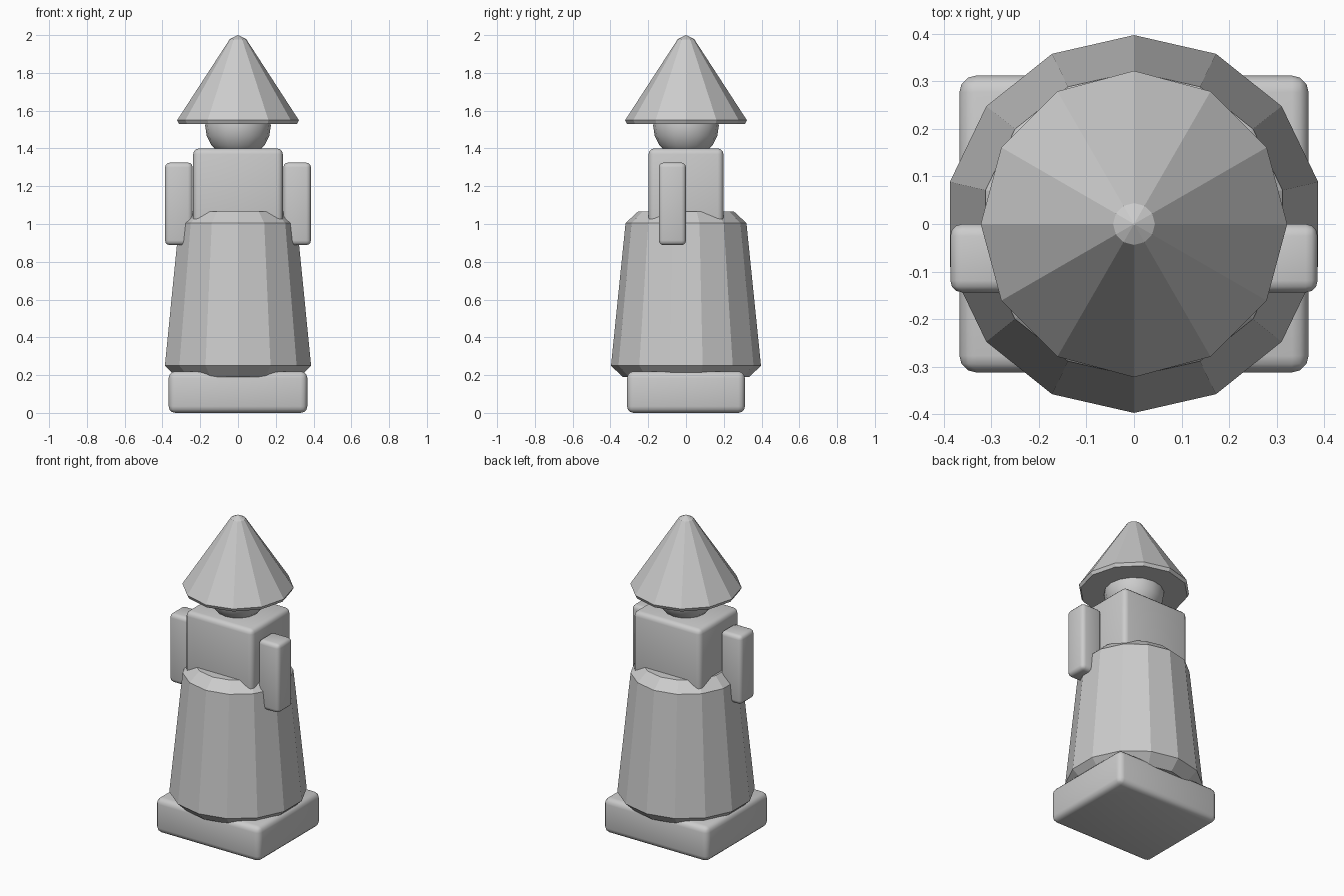
import bpy, bmesh
from math import sin, cos, tau, radians

cube = bpy.data.objects.get("Cube")
if cube:
    bpy.data.objects.remove(cube)

stone = bpy.data.materials.new("stone_grey")
stone.use_nodes = True
stone.diffuse_color = (0.6, 0.6, 0.6, 1)
stone.node_tree.nodes["Principled BSDF"].inputs["Base Color"].default_value = (0.6, 0.6, 0.6, 1)


def add_object(name, bm):
    bmesh.ops.recalc_face_normals(bm, faces=bm.faces)
    mesh = bpy.data.meshes.new(name)
    bm.to_mesh(mesh)
    bm.free()
    mesh.materials.append(stone)
    obj = bpy.data.objects.new(name, mesh)
    bpy.context.collection.objects.link(obj)
    return obj


def turned(name, sides, profile):
    """Flat-faced turned solid from (radius, z) pairs, one corner towards +y."""
    bm = bmesh.new()
    rings = [[bm.verts.new((r * sin(tau * i / sides), r * cos(tau * i / sides), z))
              for i in range(sides)] for r, z in profile]
    for low, high in zip(rings, rings[1:]):
        for i in range(sides):
            j = (i + 1) % sides
            bm.faces.new((low[i], low[j], high[j], high[i]))
    bm.faces.new(rings[0])
    bm.faces.new(rings[-1])
    return add_object(name, bm)


def smooth(obj, angle):
    bpy.ops.object.select_all(action='DESELECT')
    obj.select_set(True)
    bpy.context.view_layer.objects.active = obj
    bpy.ops.object.shade_smooth_by_angle(angle=radians(angle))


def rounded_box(name, low, high, radius):
    bm = bmesh.new()
    bmesh.ops.create_cube(bm, size=1)
    for v in bm.verts:
        v.co = [a + (b - a) * (c + 0.5) for a, b, c in zip(low, high, v.co)]
    bmesh.ops.bevel(bm, geom=bm.edges[:], offset=radius, segments=3,
                    profile=0.5, affect='EDGES')
    obj = add_object(name, bm)
    smooth(obj, 40)
    return obj


# Plinth, torso and arms
rounded_box("base", (-0.367, -0.312, 0), (0.367, 0.312, 0.22), 0.035)
rounded_box("torso", (-0.237, -0.198, 0.9), (0.237, 0.198, 1.4), 0.03)
for side, x0, x1 in (("left", 0.24, 0.386), ("right", -0.386, -0.24)):
    rounded_box(side + "_arm", (x0, -0.144, 0.888), (x1, 0, 1.325), 0.025)

# Long faceted robe with chamfered ends
turned("robe", 14, [(0.335, 0.19), (0.397, 0.25), (0.32, 1.005), (0.255, 1.065)])

# Round head under the hat
bm = bmesh.new()
bmesh.ops.create_uvsphere(bm, u_segments=16, v_segments=10, radius=0.174)
bmesh.ops.translate(bm, verts=bm.verts, vec=(0, 0, 1.52))
smooth(add_object("head", bm), 60)

# Conical hat with a thin rim and blunt tip
turned("hat", 12, [(0.312, 1.53), (0.322, 1.55), (0.044, 1.978), (0.002, 2.0)])
